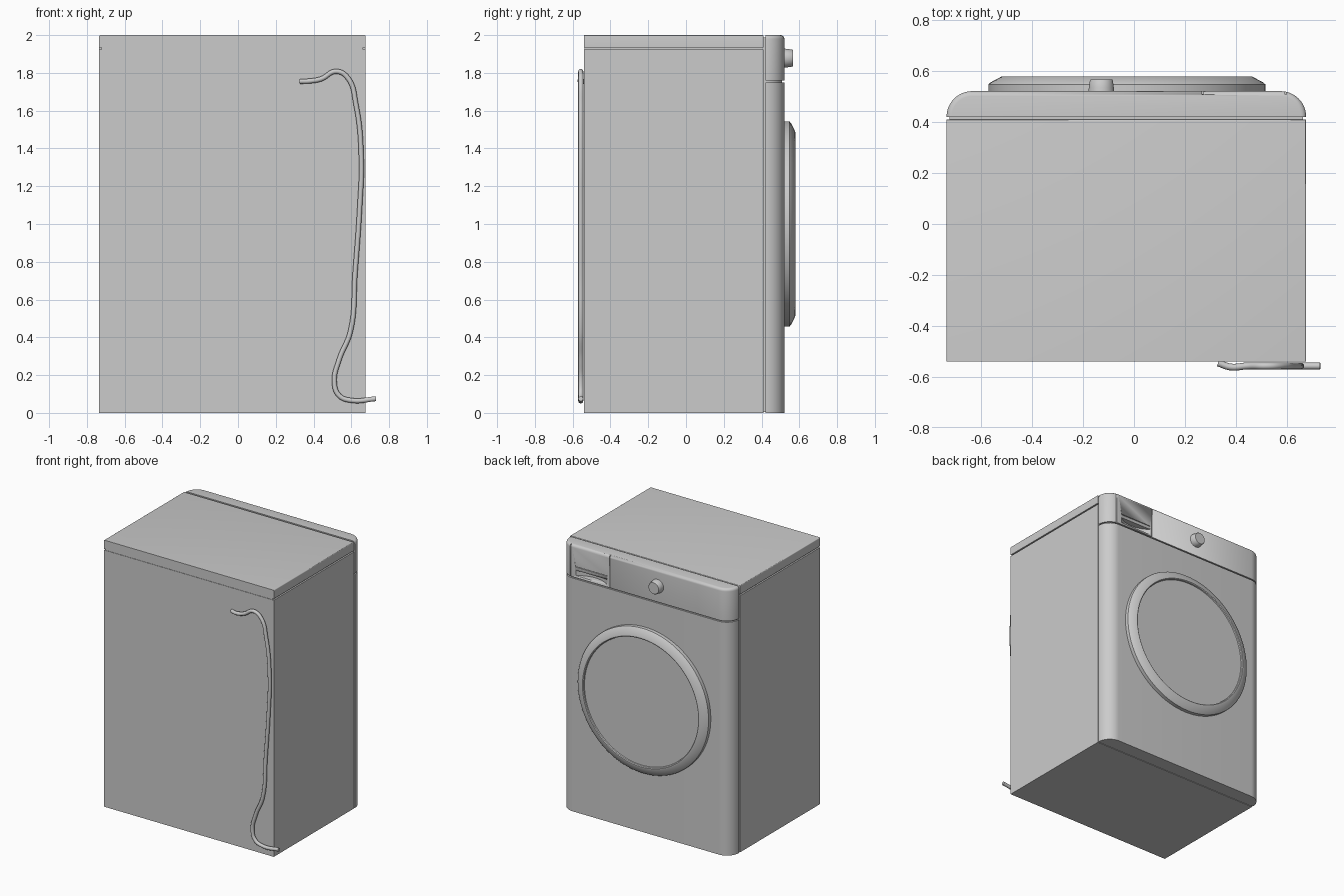
import bpy, bmesh, math

if "Cube" in bpy.data.objects:
    bpy.data.objects.remove(bpy.data.objects["Cube"])

X0, X1 = -0.735, 0.675          # cabinet sides
BACK, SEAM, FRONT = -0.54, 0.41, 0.52


def finish(name, bm, smooth=True):
    bmesh.ops.recalc_face_normals(bm, faces=bm.faces)
    me = bpy.data.meshes.new(name)
    bm.to_mesh(me)
    bm.free()
    ob = bpy.data.objects.new(name, me)
    bpy.context.collection.objects.link(ob)
    if smooth:
        bpy.ops.object.select_all(action='DESELECT')
        ob.select_set(True)
        bpy.context.view_layer.objects.active = ob
        bpy.ops.object.shade_smooth_by_angle(angle=math.radians(35))
    return ob


def prism(name, outline, z0, z1, top_bevel=0.0):
    """Extrude a plan outline; optionally round the top rim except its back edge."""
    bm = bmesh.new()
    face = bm.faces.new([bm.verts.new((x, y, z0)) for x, y in outline])
    ext = bmesh.ops.extrude_face_region(bm, geom=[face])
    for v in ext['geom']:
        if isinstance(v, bmesh.types.BMVert):
            v.co.z = z1
    if top_bevel:
        back = min(y for _, y in outline)
        rim = [e for e in bm.edges if all(abs(v.co.z - z1) < 1e-5 for v in e.verts)
               and not all(abs(v.co.y - back) < 1e-5 for v in e.verts)]
        bmesh.ops.bevel(bm, geom=rim, offset=top_bevel, segments=4,
                        profile=0.5, affect='EDGES')
    return finish(name, bm)


def rect(x0, x1, y0, y1):
    return [(x0, y0), (x1, y0), (x1, y1), (x0, y1)]


def lathe(name, profile, x, z, steps):
    """Revolve (radius, y) points around an axis along y."""
    bm = bmesh.new()
    rings = []
    for r, y in profile:
        rings.append([bm.verts.new((x + r * math.cos(2 * math.pi * i / steps), y,
                                    z + r * math.sin(2 * math.pi * i / steps)))
                      for i in range(steps)])
    for a, b in zip(rings, rings[1:]):
        for i in range(steps):
            j = (i + 1) % steps
            bm.faces.new((a[i], a[j], b[j], b[i]))
    bm.faces.new(rings[0])
    bm.faces.new(rings[-1])
    return finish(name, bm)


def cut(target, cutter):
    cutter.hide_render = True
    cutter.hide_viewport = True
    cutter.display_type = 'WIRE'
    mod = target.modifiers.new('cut_' + cutter.name, 'BOOLEAN')
    mod.operation = 'DIFFERENCE'
    mod.solver = 'EXACT'
    mod.object = cutter


# Cabinet, lid and the recessed core that shows in the seams
prism('cabinet', rect(X0, X1, BACK, SEAM), 0, 1.925)
prism('lid', rect(X0, X1, BACK, SEAM), 1.935, 2.0, 0.006)
prism('inner_core', rect(X0 + 0.012, X1 - 0.012, BACK + 0.003, 0.43), 0.004, 1.988)

# Front shell outline with rounded vertical corners
R = 0.1
shell = [(X0, 0.42), (X1, 0.42)]
for cx, start in ((X1 - R, 0), (X0 + R, 90)):
    for i in range(13):
        a = math.radians(start + 90 * i / 12)
        shell.append((cx + R * math.cos(a), FRONT - R + R * math.sin(a) + 0.001))
prism('front_panel', shell, 0, 1.75)
control = prism('control_panel', shell, 1.759, 2.0, 0.02)
inset = [(x * 0.985 - 0.0005, 0.42 + (y - 0.42) * 0.88) for x, y in shell]
prism('panel_seam', inset, 1.745, 1.764)

# Detergent drawer: side grooves, finger scoop and trim line
for n, x in enumerate((0.27, 0.595)):
    cut(control, prism('drawer_groove_cutter_%d' % n,
                       rect(x - 0.003, x + 0.003, 0.508, 0.55), 1.7, 2.1))
half, depth = 0.13, 0.045
rad = (half ** 2 + depth ** 2) / (2 * depth)
span = math.asin(half / rad)
scoop = [(0.42 + rad * math.sin(span * (i / 10 - 1)),
          FRONT - depth + rad - rad * math.cos(span * (i / 10 - 1))) for i in range(21)]
scoop += [(0.55, 0.56), (0.29, 0.56)]
cut(control, prism('drawer_scoop_cutter', scoop, 1.775, 1.815))
cut(control, prism('drawer_trim_cutter', rect(0.29, 0.55, 0.512, 0.55), 1.838, 1.843))

# Round door with sloped rim and slightly sunk window
lathe('door', [(0.543, 0.515), (0.543, 0.548), (0.535, 0.555), (0.492, 0.578),
               (0.482, 0.579), (0.476, 0.575), (0.474, 0.566)], -0.028, 1.0, 96)

# Programme dial
lathe('dial', [(0.051, 0.515), (0.049, 0.535), (0.045, 0.563), (0.042, 0.567)],
      -0.128, 1.878, 40)

# Drain hose on the back
path = [(0.33, -0.545, 1.755), (0.38, -0.561, 1.757), (0.44, -0.557, 1.768),
        (0.52, -0.557, 1.808), (0.58, -0.557, 1.775), (0.625, -0.557, 1.63),
        (0.653, -0.557, 1.34), (0.645, -0.557, 1.10), (0.62, -0.557, 0.74),
        (0.595, -0.557, 0.43), (0.535, -0.557, 0.28), (0.51, -0.557, 0.165),
        (0.535, -0.557, 0.092), (0.60, -0.557, 0.066), (0.73, -0.557, 0.075)]
cu = bpy.data.curves.new('drain_hose', 'CURVE')
cu.dimensions = '3D'
cu.bevel_depth = 0.0135
cu.bevel_resolution = 3
cu.resolution_u = 8
cu.use_fill_caps = True
sp = cu.splines.new('BEZIER')
sp.bezier_points.add(len(path) - 1)
for bp, co in zip(sp.bezier_points, path):
    bp.co = co
    bp.handle_left_type = bp.handle_right_type = 'AUTO'
bpy.context.collection.objects.link(bpy.data.objects.new('drain_hose', cu))
